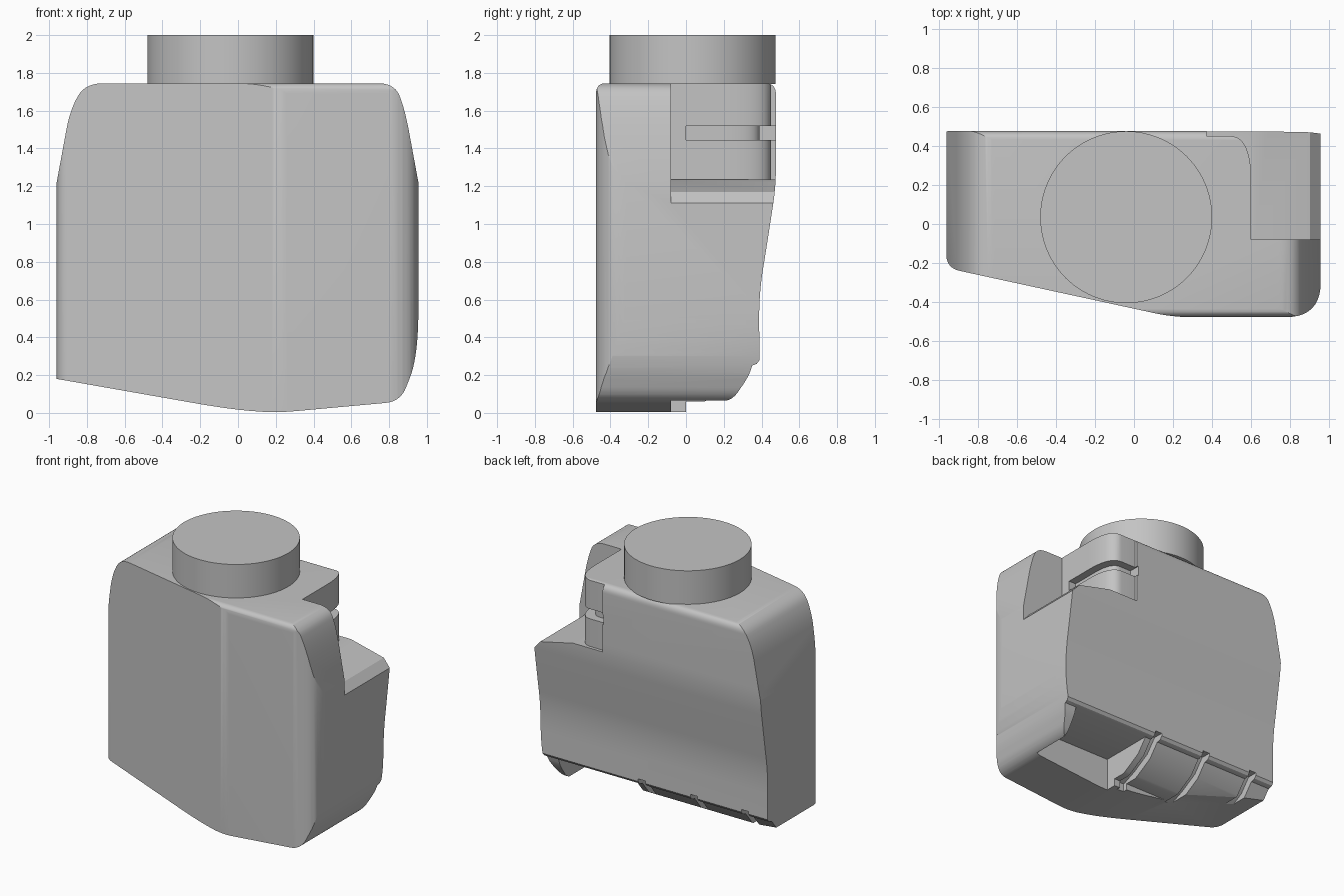
import bpy, bmesh
from mathutils import Vector

cube = bpy.data.objects.get("Cube")
if cube:
    bpy.data.objects.remove(cube, do_unlink=True)

grey = bpy.data.materials.new("light_grey")
grey.use_nodes = True
grey.diffuse_color = (0.55, 0.55, 0.55, 1)
grey.node_tree.nodes["Principled BSDF"].inputs["Base Color"].default_value = (0.55, 0.55, 0.55, 1)


def rounded(points, steps=10):
    """Round each corner given as (a, b, setback); setbacks never overlap."""
    out = []
    n = len(points)
    for i, p in enumerate(points):
        v = Vector(p[:2])
        if len(p) < 3:
            out.append(v)
            continue
        before = Vector(points[i - 1][:2]) - v
        after = Vector(points[(i + 1) % n][:2]) - v
        s = v + before * min(0.47, p[2] / before.length)
        e = v + after * min(0.47, p[2] / after.length)
        for k in range(steps + 1):
            t = k / steps
            out.append(s * (1 - t) ** 2 + v * 2 * t * (1 - t) + e * t ** 2)
    return out


def prism(name, points, axis, lo, hi):
    """Extrude a closed profile along an axis."""
    place = {"x": lambda a, b, c: (c, a, b),
             "y": lambda a, b, c: (a, c, b),
             "z": lambda a, b, c: (a, b, c)}[axis]
    bm = bmesh.new()
    pts = rounded(points)
    ends = [[bm.verts.new(place(p.x, p.y, c)) for p in pts] for c in (lo, hi)]
    for ring in ends:
        bm.faces.new(ring)
    n = len(pts)
    for i in range(n):
        j = (i + 1) % n
        bm.faces.new((ends[0][i], ends[0][j], ends[1][j], ends[1][i]))
    bmesh.ops.recalc_face_normals(bm, faces=bm.faces)
    mesh = bpy.data.meshes.new(name)
    bm.to_mesh(mesh)
    bm.free()
    mesh.materials.append(grey)
    ob = bpy.data.objects.new(name, mesh)
    bpy.context.collection.objects.link(ob)
    return ob


def combine(target, tool, operation):
    """Apply a boolean and discard the tool."""
    mod = target.modifiers.new("shape", "BOOLEAN")
    mod.operation, mod.object, mod.solver = operation, tool, "EXACT"
    bpy.context.view_layer.update()
    bpy.context.view_layer.objects.active = target
    bpy.ops.object.modifier_apply(modifier=mod.name)
    bpy.data.objects.remove(tool, do_unlink=True)


# Housing: front outline trimmed by the side profile and the plan
housing = prism("housing", [
    (-0.96, 0.18), (-0.05, 0.02, 0.2), (0.2, 0.0, 0.1), (0.86, 0.06, 0.08),
    (0.955, 0.3, 0.25), (0.955, 1.22), (0.885, 1.6, 0.12), (0.83, 1.745, 0.09),
    (-0.81, 1.745, 0.1), (-0.89, 1.6, 0.1), (-0.96, 1.22)], "y", -0.6, 0.6)
combine(housing, prism("side_profile", [
    (-0.476, -0.1), (0.0, -0.1), (0.0, 0.06), (0.24, 0.06, 0.06), (0.33, 0.19, 0.06),
    (0.35, 0.25), (0.375, 0.26), (0.39, 0.28), (0.385, 0.62, 0.2), (0.43, 0.9, 0.1),
    (0.476, 1.2, 0.1), (0.476, 1.746, 0.06), (-0.476, 1.746, 0.055)],
    "x", -1.1, 1.1), "INTERSECT")
combine(housing, prism("plan", [
    (-0.961, 0.6), (-0.961, -0.225, 0.07), (0.2, -0.477, 0.1), (0.956, -0.477, 0.18),
    (0.956, 0.6)], "z", -0.2, 1.9), "INTERSECT")

# Upper corner cutout with a sloping floor
cutout = prism("corner_cutout", [
    (1.1, -0.08), (0.6, -0.08), (0.6, 0.45, 0.23), (0.37, 0.45), (0.37, 0.6),
    (1.1, 0.6)], "z", 0.8, 1.9)
combine(cutout, prism("floor_slope", [
    (0.2, 1.235), (0.62, 1.235), (0.9, 1.17), (0.955, 1.11), (1.2, 1.0), (1.2, 1.85),
    (0.2, 1.85)], "y", -0.5, 0.8), "INTERSECT")
combine(housing, cutout, "DIFFERENCE")

# Groove around the inner wall of the cutout
combine(housing, prism("wall_groove", [
    (1.1, 0.0), (0.54, 0.0), (0.54, 0.39, 0.2), (0.36, 0.39), (0.36, 0.6), (1.1, 0.6)],
    "z", 1.445, 1.52), "DIFFERENCE")

# Pocket under the rear lip
combine(housing, prism("rear_pocket", [
    (-0.08, -0.2), (0.6, -0.2), (0.6, 0.253), (-0.08, 0.253)], "x", 0.18, 0.83), "DIFFERENCE")


# Bevelled rear underside, then narrow slots between its ribs
def underside(name, lo, hi, dy=0.0, dz=0.0):
    shape = [(0, -0.2), (0, 0.02), (0.12, 0.07), (0.26, 0.15), (0.34, 0.25),
             (0.6, 0.25), (0.6, -0.2)]
    combine(housing, prism(name, [(a + dy, b + dz) for a, b in shape], "x", lo, hi), "DIFFERENCE")


underside("underside_bevel", -1.2, 0.19)
for x in (0.1, -0.34, -0.77):
    underside("rib_slot", x - 0.03, x + 0.03, -0.03, 0.05)

# Round cap on top
bpy.ops.mesh.primitive_cylinder_add(vertices=96, radius=0.44, depth=0.26,
                                    location=(-0.04, 0.035, 1.87))
cap = bpy.context.object
cap.name = "top_cap"
cap.data.materials.append(grey)

for ob in (housing, cap):
    bpy.ops.object.select_all(action="DESELECT")
    ob.select_set(True)
    bpy.context.view_layer.objects.active = ob
    bpy.ops.object.shade_smooth_by_angle(angle=0.5)
